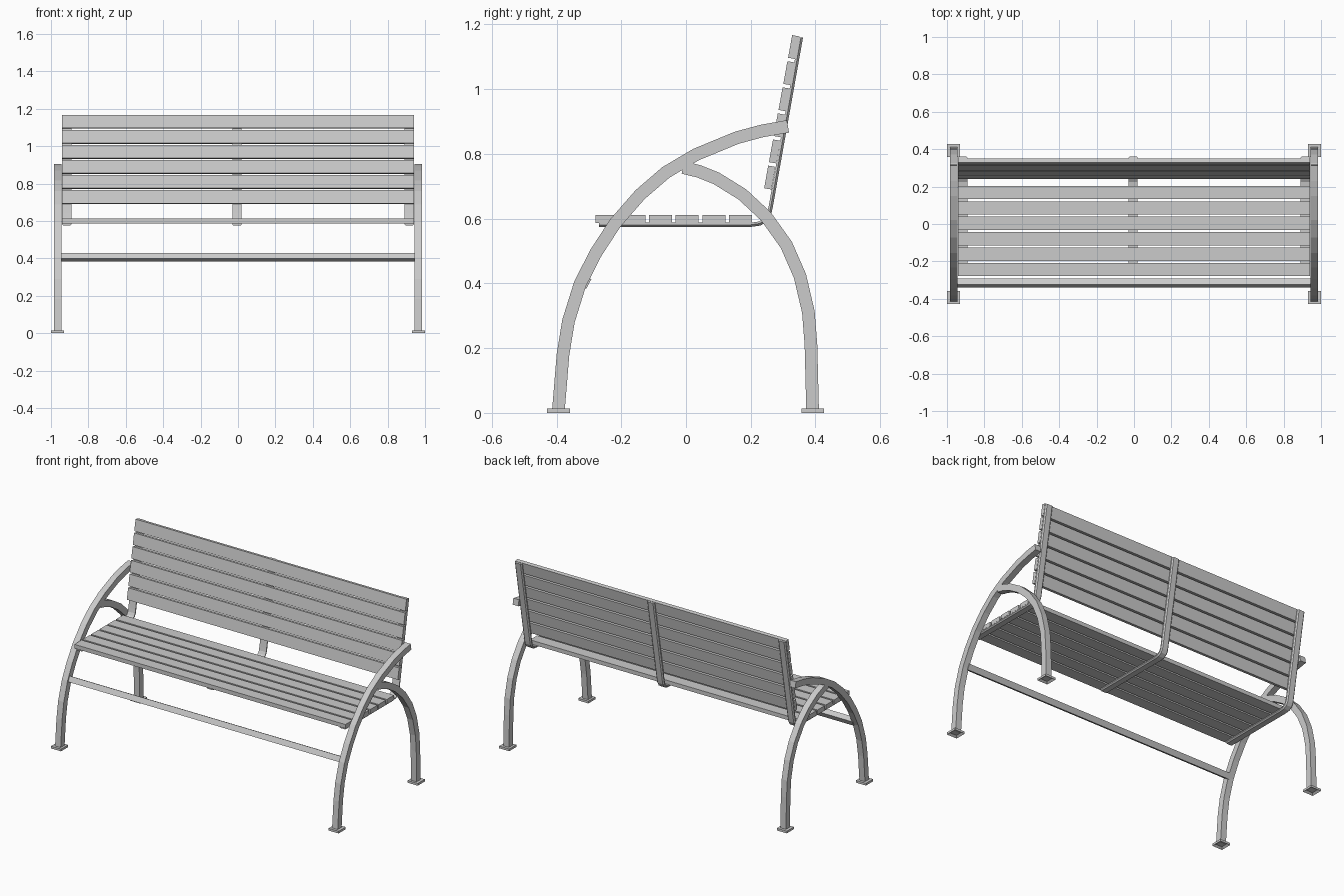
import bpy, bmesh, math
from mathutils import Vector, Matrix

if "Cube" in bpy.data.objects:
    bpy.data.objects.remove(bpy.data.objects["Cube"])


def finish(name, bm):
    bmesh.ops.recalc_face_normals(bm, faces=bm.faces[:])
    me = bpy.data.meshes.new(name)
    bm.to_mesh(me)
    bm.free()
    ob = bpy.data.objects.new(name, me)
    bpy.context.collection.objects.link(ob)
    return ob


def box(name, loc, size, tilt=0.0):
    bm = bmesh.new()
    bmesh.ops.create_cube(bm, size=1, matrix=Matrix.Translation(loc)
                          @ Matrix.Rotation(tilt, 4, 'X') @ Matrix.Diagonal((*size, 1)))
    return finish(name, bm)


def sweep(name, x, path, profile):
    """Mitred sweep of an (x, normal) profile along a (y, z) path."""
    bm = bmesh.new()
    pts = [Vector(p) for p in path]
    dirs = [(b - a).normalized() for a, b in zip(pts, pts[1:])]
    rings = []
    for i, p in enumerate(pts):
        d0, d1 = dirs[max(i - 1, 0)], dirs[min(i, len(dirs) - 1)]
        t = (d0 + d1).normalized()
        n = Vector((-t.y, t.x)) / t.dot(d1)
        rings.append([bm.verts.new((x + u, p.x + n.x * v, p.y + n.y * v)) for u, v in profile])
    k = len(profile)
    for a, b in zip(rings, rings[1:]):
        for j in range(k):
            bm.faces.new((a[j], a[(j + 1) % k], b[(j + 1) % k], b[j]))
    bm.faces.new(rings[0])
    bm.faces.new(rings[-1])
    return finish(name, bm)


def foot(name, x, y):
    # shallow plate, recessed underneath
    bm = bmesh.new()
    bmesh.ops.create_cube(bm, size=1, matrix=Matrix.Translation((x, y, 0.007))
                          @ Matrix.Diagonal((0.07, 0.07, 0.014, 1)))
    bm.normal_update()
    bottom = [f for f in bm.faces if f.normal.z < -0.9]
    bmesh.ops.inset_region(bm, faces=bottom, thickness=0.017, depth=0)
    bmesh.ops.translate(bm, verts=bottom[0].verts[:], vec=(0, 0, 0.01))
    return finish(name, bm)


# centre lines (y, z)
arm_path = [(-0.394, 0.01), (-0.38, 0.18), (-0.363, 0.284), (-0.327, 0.399), (-0.278, 0.495),
            (-0.218, 0.587), (-0.142, 0.674), (-0.062, 0.743), (0.031, 0.798),
            (0.157, 0.85), (0.235, 0.871), (0.315, 0.885)]
rear_path = [(-0.009, 0.758), (0.04, 0.746), (0.093, 0.725), (0.174, 0.675), (0.247, 0.607),
             (0.31, 0.519), (0.352, 0.423), (0.378, 0.312), (0.386, 0.21), (0.391, 0.01)]
bracket_path = [(-0.268, 0.581), (0.2, 0.581), (0.228, 0.585), (0.247, 0.597),
                (0.257, 0.615), (0.262, 0.638), (0.355, 1.16)]
h = 0.0195
tube = [(-h, -h), (h, -h), (h, h), (-h, h)]
strap = [(-0.025, 0.0065), (-0.025, 0.0), (-0.018, -0.0065),
         (0.018, -0.0065), (0.025, 0.0), (0.025, 0.0065)]

# end frames with feet
for side, s in (("left", -1), ("right", 1)):
    sweep(f"{side}_front_leg_and_arm", s * 0.963, arm_path, tube)
    sweep(f"{side}_rear_leg", s * 0.963, rear_path, tube)
    foot(f"{side}_front_foot", s * 0.965, -0.394)
    foot(f"{side}_rear_foot", s * 0.965, 0.392)

# bent straps under the seat and behind the back
for name, x in (("left", -0.916), ("middle", -0.005), ("right", 0.916)):
    sweep(f"{name}_bracket", x, bracket_path, strap)

# slats
tilt = -math.radians(10.2)
for i in range(6):
    box(f"seat_slat_{i + 1}", (0, -0.2435 + 0.0824 * i, 0.5995), (1.884, 0.071, 0.025))
    f = i / 5
    box(f"back_slat_{i + 1}", (0, 0.259 + 0.074 * f, 0.727 + 0.403 * f), (1.884, 0.023, 0.071), tilt)

# front stretcher, turned to follow the leg
box("front_rail", (0, -0.316, 0.406), (1.9, 0.035, 0.035), -math.radians(28))
